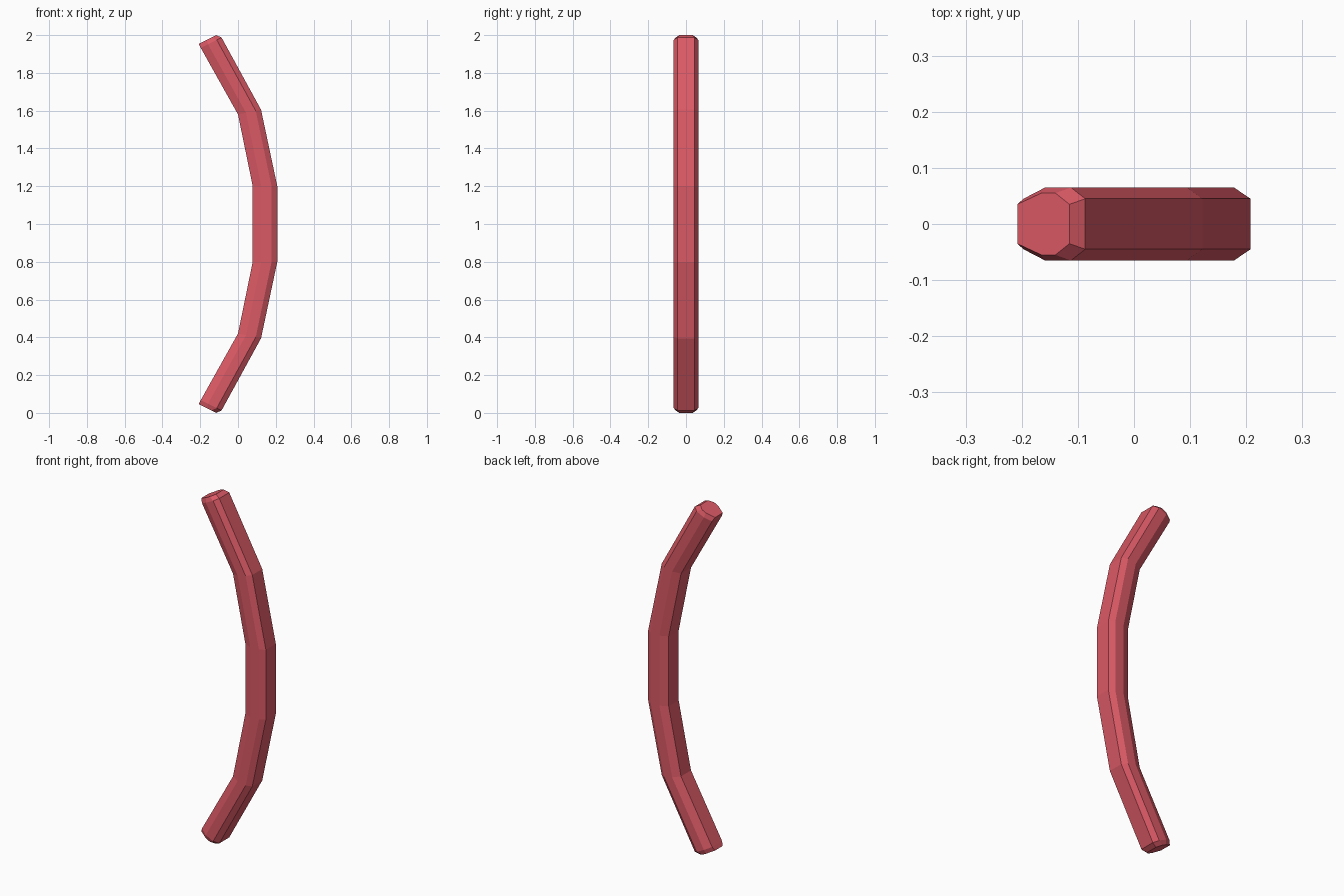
import bpy, bmesh

if "Cube" in bpy.data.objects:
    bpy.data.objects.remove(bpy.data.objects["Cube"])

# Each ring: inner corner (x, z), outer corner (x, z), half-widths, side fractions
BODY = (0.045, 0.065, 0.35, 0.77)
CAP = (0.035, 0.055, 0.46, 0.73)
upper = [
    ((0.078, 1.20), (0.208, 1.20), BODY),
    ((0.000, 1.58), (0.122, 1.605), BODY),
    ((-0.197, 1.932), (-0.087, 1.987), BODY),
    ((-0.208, 1.953), (-0.115, 2.00), CAP),
]


def flip(p):
    return (p[0], 2.0 - p[1])


# Lower half mirrors the upper half
rings = [(flip(i), flip(o), s) for i, o, s in reversed(upper)] + upper

# Lofted eight-sided bar
bm = bmesh.new()
loops = []
for inner, outer, (ya, yb, fa, fb) in rings:
    section = [(0, -ya), (fa, -yb), (fb, -yb), (1, -ya),
               (1, ya), (fb, yb), (fa, yb), (0, ya)]
    loops.append([bm.verts.new((inner[0] + (outer[0] - inner[0]) * f, y,
                                inner[1] + (outer[1] - inner[1]) * f))
                  for f, y in section])
for a, b in zip(loops, loops[1:]):
    for k in range(8):
        n = (k + 1) % 8
        bm.faces.new((a[k], a[n], b[n], b[k]))

# End caps
bm.faces.new(list(reversed(loops[0])))
bm.faces.new(loops[-1])
bmesh.ops.recalc_face_normals(bm, faces=bm.faces)

mesh = bpy.data.meshes.new("curved_bar")
bm.to_mesh(mesh)
bm.free()
bar = bpy.data.objects.new("curved_bar", mesh)
bpy.context.collection.objects.link(bar)

# Red paint
red = bpy.data.materials.new("red")
red.diffuse_color = (0.70, 0.10, 0.13, 1)
red.use_nodes = True
red.node_tree.nodes["Principled BSDF"].inputs["Base Color"].default_value = red.diffuse_color
mesh.materials.append(red)
